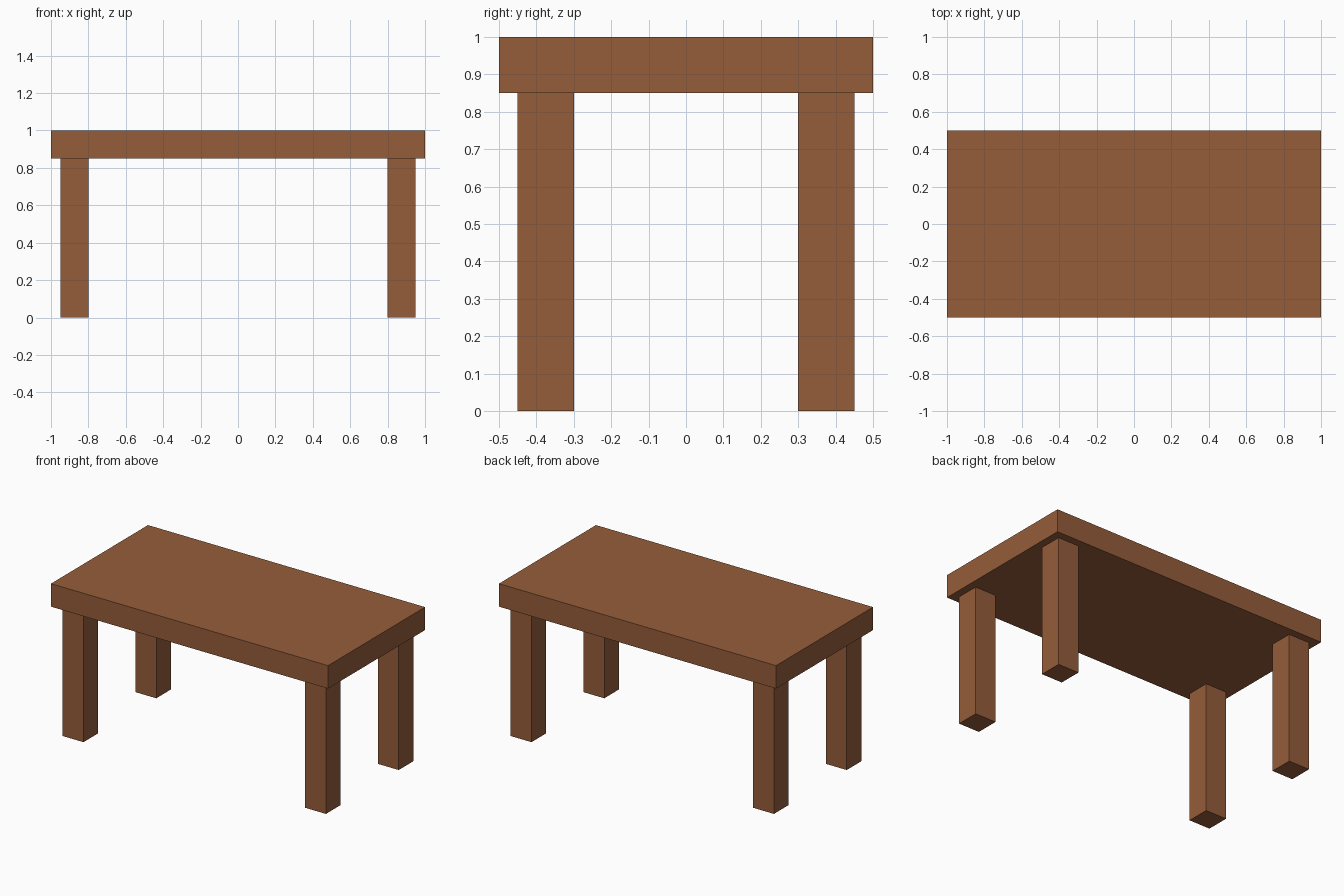
import bpy

cube = bpy.data.objects.get("Cube")
if cube:
    bpy.data.objects.remove(cube, do_unlink=True)

# Single brown wood material
BROWN = (0.30, 0.11, 0.042, 1.0)
wood = bpy.data.materials.new("brown_wood")
wood.use_nodes = True
wood.diffuse_color = BROWN
bsdf = next(n for n in wood.node_tree.nodes if n.type == 'BSDF_PRINCIPLED')
bsdf.inputs["Base Color"].default_value = BROWN

TOP_THICKNESS = 0.15
LEG_WIDTH = 0.15
LEG_HEIGHT = 0.85


def box(name, size, location):
    """Flat-shaded box with its size baked into the mesh."""
    bpy.ops.mesh.primitive_cube_add(size=1, location=location)
    obj = bpy.context.object
    obj.name = obj.data.name = name
    obj.scale = size
    bpy.ops.object.transform_apply(location=False, rotation=False, scale=True)
    obj.data.materials.append(wood)
    return obj


# Table top
box("table_top", (2.0, 1.0, TOP_THICKNESS), (0, 0, LEG_HEIGHT + TOP_THICKNESS / 2))

# Four square legs, set in slightly from the edges
for side, x in (("left", 0.875), ("right", -0.875)):
    for end, y in (("front", -0.375), ("back", 0.375)):
        box(f"{end}_{side}_leg", (LEG_WIDTH, LEG_WIDTH, LEG_HEIGHT), (x, y, LEG_HEIGHT / 2))
